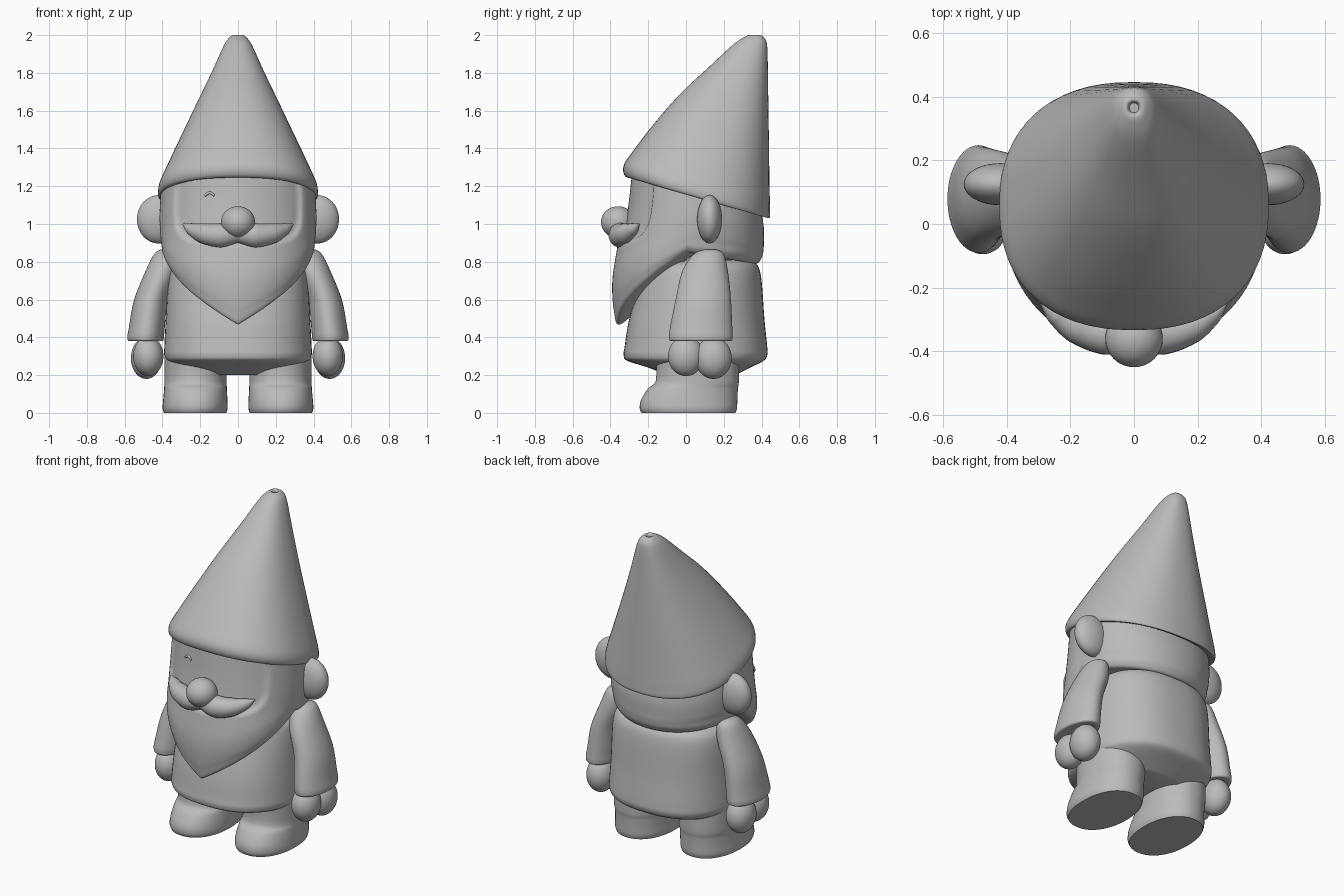
import bpy, bmesh, math

cube = bpy.data.objects.get("Cube")
if cube:
    bpy.data.objects.remove(cube, do_unlink=True)

stone = bpy.data.materials.new("plain grey")
stone.use_nodes = True
GREY = (0.5, 0.5, 0.5, 1)
stone.diffuse_color = GREY
stone.node_tree.nodes["Principled BSDF"].inputs["Base Color"].default_value = GREY


def finish(obj, angle=50):
    if not obj.data.materials:
        obj.data.materials.append(stone)
    bpy.ops.object.select_all(action='DESELECT')
    obj.select_set(True)
    bpy.context.view_layer.objects.active = obj
    bpy.ops.object.shade_smooth_by_angle(angle=math.radians(angle))
    return obj


def spline(rows, steps):
    """Catmull-Rom interpolation through rows of numbers."""
    out = []
    for i in range(len(rows) - 1):
        quad = [rows[max(i - 1, 0)], rows[i], rows[i + 1], rows[min(i + 2, len(rows) - 1)]]
        for k in range(steps):
            t = k / steps
            out.append([b + t / 2 * (c - a + t * (2 * a - 5 * b + 4 * c - d + t * (3 * (b - c) + d - a)))
                        for a, b, c, d in zip(*quad)])
    return out + [list(rows[-1])]


def loft(name, rows, power=2.0, steps=4, seg=64):
    """Rows: front y, back y, half width, centre x, front z, side z, back z, V amount."""
    bm = bmesh.new()
    rings = []
    for yf, yb, w, cx, zf, zs, zb, v in spline(rows, steps):
        ring = []
        for i in range(seg):
            a = 2 * math.pi * i / seg
            s, c = math.sin(a), math.cos(a)
            x = cx + w * math.copysign(abs(s) ** (2 / power), s)
            u = math.copysign(abs(c) ** (2 / power), c)
            y = (yf + yb) / 2 - (yb - yf) / 2 * u
            if c > 0:
                line = 1 - math.acos(min(c, 1)) / (math.pi / 2)
                z = zs + (zf - zs) * (v * line + (1 - v) * u)
            else:
                z = zs + (zs - zb) * u
            ring.append(bm.verts.new((x, y, z)))
        rings.append(ring)
    for r0, r1 in zip(rings, rings[1:]):
        for i in range(seg):
            j = (i + 1) % seg
            bm.faces.new((r0[i], r0[j], r1[j], r1[i]))
    bm.faces.new(rings[0])
    bm.faces.new(rings[-1])
    bmesh.ops.recalc_face_normals(bm, faces=bm.faces)
    mesh = bpy.data.meshes.new(name)
    bm.to_mesh(mesh)
    bm.free()
    obj = bpy.data.objects.new(name, mesh)
    bpy.context.collection.objects.link(obj)
    return finish(obj)


def level(yf, yb, w, z, cx=0):
    return (yf, yb, w, cx, z, z, z, 0)


def tilted(yf, zf, yb, zb, w):
    return (yf, yb, w, 0, zf, (zf + zb) / 2, zb, 0)


def ball(name, centre, radii):
    bpy.ops.mesh.primitive_uv_sphere_add(segments=40, ring_count=24, location=centre)
    obj = bpy.context.object
    obj.name = name
    obj.scale = radii
    return finish(obj)


def tube(name, points):
    """Round tube through points of x, y, z, radius."""
    curve = bpy.data.curves.new(name, 'CURVE')
    curve.dimensions = '3D'
    curve.bevel_depth = 1
    curve.bevel_resolution = 6
    curve.use_fill_caps = True
    sp = curve.splines.new('BEZIER')
    sp.bezier_points.add(len(points) - 1)
    for p, (x, y, z, r) in zip(sp.bezier_points, points):
        p.co, p.radius = (x, y, z), r
        p.handle_left_type = p.handle_right_type = 'AUTO'
    obj = bpy.data.objects.new(name, curve)
    bpy.context.collection.objects.link(obj)
    bpy.ops.object.select_all(action='DESELECT')
    obj.select_set(True)
    bpy.context.view_layer.objects.active = obj
    bpy.ops.object.convert(target='MESH')
    return finish(bpy.context.object)


# Leaning pointed hat with a rolled rim and a small dimple at the tip
loft("hat", [
    tilted(-.27, 1.25, .39, 1.06, .37), tilted(-.32, 1.25, .44, 1.03, .415),
    tilted(-.33, 1.31, .445, 1.08, .42), tilted(-.27, 1.4, .442, 1.2, .375),
    tilted(-.17, 1.53, .44, 1.37, .305), tilted(-.03, 1.69, .437, 1.57, .22),
    tilted(.12, 1.83, .434, 1.77, .14), tilted(.25, 1.95, .43, 1.94, .075),
    tilted(.31, 1.99, .415, 1.985, .045), tilted(.34, 2.0, .39, 2.0, .024),
    tilted(.35, 1.985, .38, 1.985, .014)], power=2.3)

# Head flowing into a V-shaped beard, with a recessed face
head = loft("head_and_beard", [
    (-.31, .40, .41, 0, 1.28, 1.17, 1.06, 0),
    (-.33, .412, .415, 0, 1.1, 1.05, .98, 0),
    (-.36, .412, .413, 0, .9, .97, .90, .3),
    (-.39, .41, .408, 0, .7, .92, .86, .7),
    (-.38, .40, .40, 0, .53, .875, .82, 1),
    (-.345, .37, .37, 0, .47, .85, .79, 1),
    (-.2, .3, .3, 0, .6, .85, .82, 1)], power=2.1, steps=12, seg=128)
for vert in head.data.vertices:
    x, y, z = vert.co
    if y < 0:
        inside = 1 - abs(x / .34) ** 4 - abs((z - 1.1) / .21) ** 4
        vert.co.y += .025 * max(0, min(1, inside * 4))

# Tunic
loft("body", [
    level(-.1, .34, .28, .81), level(-.2, .38, .345, .78), level(-.24, .40, .37, .7),
    level(-.30, .415, .382, .5), level(-.325, .43, .39, .35), level(-.33, .43, .39, .305),
    level(-.31, .41, .375, .275), level(-.2, .34, .32, .24), level(-.1, .26, .22, .2)], power=2.4)

# Face details
ball("nose", (0, -.36, 1.01), (.09, .09, .084))
half = [(.09, -.345, .94, .066), (.18, -.32, .95, .055), (.25, -.28, .975, .032), (.29, -.25, 1.0, .005)]
tube("moustache", [(-x, y, z, r) for x, y, z, r in reversed(half)] + [(0, -.345, .95, .05)] + half)
tube("winking_eye", [(-.175, -.272, 1.15, .006), (-.15, -.278, 1.165, .007), (-.125, -.285, 1.15, .006)])

# Paired parts
for side, s in (("left", 1), ("right", -1)):
    ball(side + "_ear", (s * .42, .125, 1.025), (.115, .066, .128))
    loft(side + "_sleeve", [
        level(.1, .16, .025, .865, s * .385), level(.04, .2, .06, .84, s * .385),
        level(-.02, .222, .085, .75, s * .405), level(-.055, .238, .09, .6, s * .46),
        level(-.085, .245, .095, .45, s * .483), level(-.09, .247, .097, .4, s * .489),
        level(-.08, .237, .088, .38, s * .489), level(-.03, .19, .05, .385, s * .489)])
    ball(side + "_thumb", (s * .475, .0, .3), (.08, .095, .105))
    ball(side + "_fingers", (s * .485, .145, .29), (.082, .097, .11))
    loft(side + "_leg_and_shoe", [
        level(-.16, .28, .165, .3, s * .225), level(-.16, .28, .165, .17, s * .225),
        level(-.2, .275, .166, .13, s * .225), level(-.238, .272, .17, .07, s * .226),
        level(-.245, .27, .172, .025, s * .227), level(-.235, .262, .165, 0, s * .227)], power=2.2)
